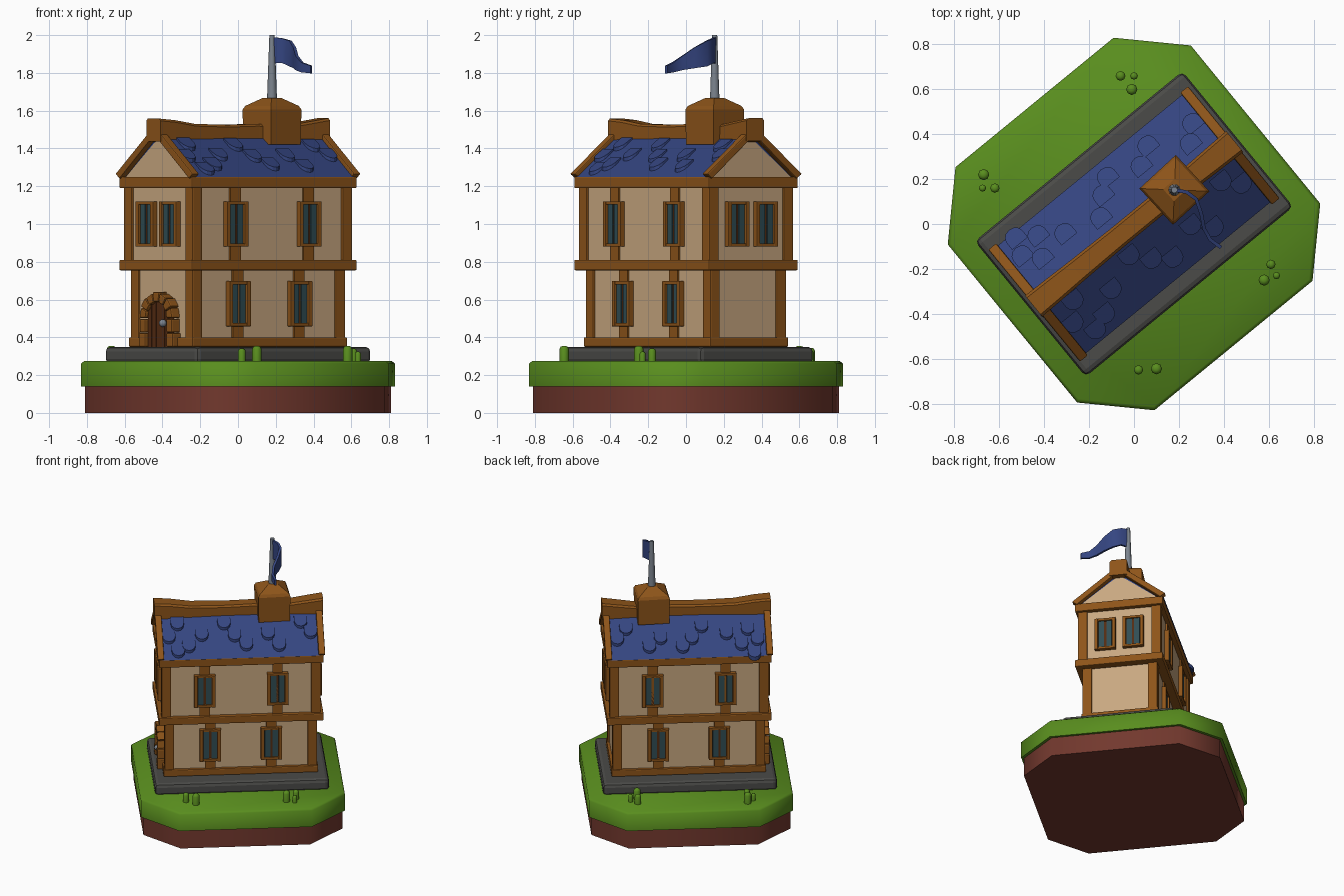
import bpy, bmesh, math
from mathutils import Vector, Matrix

if "Cube" in bpy.data.objects:
    bpy.data.objects.remove(bpy.data.objects["Cube"])

ANG = math.radians(39.3)          # the house stands turned on the plot
Q = math.pi / 2


def material(name, r, g, b):
    m = bpy.data.materials.new(name)
    m.diffuse_color = (r, g, b, 1)
    m.use_nodes = True
    m.node_tree.nodes["Principled BSDF"].inputs["Base Color"].default_value = m.diffuse_color
    return m


WOOD = material("wood", .27, .09, .01)
DOOR = material("dark_wood", .09, .025, .006)
PLASTER = material("plaster", .58, .39, .22)
BLUE = material("roof_blue", .035, .06, .22)
GRASS = material("grass", .10, .27, .013)
SOIL = material("soil", .17, .04, .027)
STONE = material("stone", .07, .07, .065)
GLASS = material("glass", .03, .075, .09)
METAL = material("metal", .2, .23, .27)


def loft(name, rings, mat, rot=ANG, bevel=0, smooth=False):
    """Closed solid through rings of equal point count."""
    bm = bmesh.new()
    vs = [[bm.verts.new(p) for p in r] for r in rings]
    n = len(rings[0])
    for a, b in zip(vs, vs[1:]):
        for i in range(n):
            bm.faces.new((a[i], a[(i + 1) % n], b[(i + 1) % n], b[i]))
    bm.faces.new(vs[0])
    bm.faces.new(vs[-1])
    bmesh.ops.recalc_face_normals(bm, faces=bm.faces)
    me = bpy.data.meshes.new(name)
    bm.to_mesh(me)
    bm.free()
    me.materials.append(mat)
    ob = bpy.data.objects.new(name, me)
    ob.rotation_euler.z = rot
    bpy.context.collection.objects.link(ob)
    if bevel:
        m = ob.modifiers.new("bevel", 'BEVEL')
        m.width, m.segments = bevel, 2
    if smooth:
        bpy.context.view_layer.objects.active = ob
        ob.select_set(True)
        bpy.ops.object.shade_smooth_by_angle(angle=math.radians(50))
        ob.select_set(False)
    return ob


def plan(pts, z, k=1):
    return [(x * k, y * k, z) for x, y in pts]


def box(name, x0, x1, y0, y1, z0, z1, mat, rot=ANG, bevel=0):
    r = [(x0, y0), (x1, y0), (x1, y1), (x0, y1)]
    return loft(name, [plan(r, z0), plan(r, z1)], mat, rot, bevel)


def slab(name, pts, y0, y1, mat, rot=ANG, bevel=0):
    return loft(name, [[(x, y, z) for x, z in pts] for y in (y0, y1)], mat, rot, bevel)


def block(name, a, b, z0, z1, mat, bevel=0):
    return box(name, -a, a, -b, b, z0, z1, mat, ANG, bevel)


# Ground: soil, grass, stone plinth
octo = [(.70, .455), (.455, .70), (-.455, .70), (-.70, .455),
        (-.70, -.455), (-.455, -.70), (.455, -.70), (.70, -.455)]
loft("soil", [plan(octo, 0, .975), plan(octo, .15, .975)], SOIL, smooth=True)
loft("grass", [plan(octo, .14), plan(octo, .262), plan(octo, .275, .98)], GRASS, smooth=True)
block("plinth", .598, .39, .26, .35, STONE, .025)

# Walls, posts and beam bands
block("lower_wall", .51, .247, .34, .78, PLASTER)
block("upper_wall", .533, .275, .78, 1.22, PLASTER)
block("sill_beam", .53, .268, .35, .40, WOOD, .006)
block("floor_beam", .565, .305, .755, .81, WOOD, .006)
block("eave_beam", .565, .305, 1.19, 1.25, WOOD, .006)
for sx in (-1, 1):
    for sy in (-1, 1):
        for nm, a, b, z0, z1 in (("lower_post", .523, .26, .36, .77), ("upper_post", .546, .288, .79, 1.2)):
            xs, ys = sorted((sx * a, sx * (a - .065))), sorted((sy * b, sy * (b - .065)))
            box(nm, *xs, *ys, z0, z1, WOOD, ANG, .005)


# Windows: frame bars and two panes, on the face at distance d
def window(x, d, zc, rot):
    w, h = .073, .12
    box("window_back", x - w + .01, x + w - .01, -d - .008, -d + .05, zc - h + .01, zc + h - .01, DOOR, rot)
    for s in (-1, 1):
        xs = sorted((x + s * w, x + s * (w - .024)))
        box("window_side", *xs, -d - .027, -d + .05, zc - h, zc + h, WOOD, rot, .003)
        zs = sorted((zc + s * h, zc + s * (h - .018)))
        box("window_rail", x - w, x + w, -d - .024, -d + .05, *zs, WOOD, rot, .003)
        box("window_pane", x + s * .027 - .019, x + s * .027 + .019, -d - .015, -d + .04,
            zc - h + .015, zc + h - .015, GLASS, rot)


for rot in (ANG, ANG + math.pi):
    for s in (-1, 1):
        window(s * .21, .25, .578, rot)
        window(s * .25, .278, 1.0, rot)
        box("lower_stud", s * .21 - .035, s * .21 + .035, -.258, -.2, .39, .76, WOOD, rot)
        box("upper_stud", s * .25 - .035, s * .25 + .035, -.286, -.2, .8, 1.2, WOOD, rot)
for rot in (ANG - Q, ANG + Q):
    for s in (-1, 1):
        window(s * .097, .536, 1.0, rot)

# Door with planks, knob and arch blocks
R = ANG - Q
ZC = .5
for i in range(5):
    x0 = -.09 + i * .036
    top = [ZC + math.sqrt(max(0, .095 ** 2 - x ** 2)) for x in (x0 + .002, x0 + .034)]
    slab("door_plank", [(x0 + .002, .35), (x0 + .034, .35), (x0 + .034, top[1]), (x0 + .002, top[0])],
         -.545, -.49, DOOR, R)


def arch(t, r):
    return (r * math.cos(t), ZC + r * math.sin(t))


for i in range(7):
    a, b = math.pi * (i + .04) / 7, math.pi * (i + .96) / 7
    r = .137 + .006 * (i % 2)
    slab("arch_block", [arch(a, .088), arch(a, r), arch(b, r), arch(b, .088)], -.565, -.49, WOOD, R, .008)
for s in (-1, 1):
    for i in range(2):
        r = .143 - .008 * i
        z = .35 + i * .075
        box("jamb_block", *sorted((s * .088, s * r)), -.565, -.49, z, z + .073, WOOD, R, .008)
bpy.ops.mesh.primitive_uv_sphere_add(segments=12, ring_count=8, radius=.02,
                                     location=Matrix.Rotation(R, 3, 'Z') @ Vector((.055, -.56, .475)))
knob = bpy.context.object
knob.name = "door_knob"
knob.data.materials.append(METAL)
bpy.ops.object.shade_smooth_by_angle()


# Roof, gables, rafters
def roof_z(v):
    return 1.492 - .78 * abs(v)


slab("roof", [(-.31, 1.249), (.31, 1.249), (0, 1.492)], -.54, .54, BLUE, ANG + Q)
slab("gable", [(-.27, 1.25), (.27, 1.25), (0, 1.455)], -.545, .545, PLASTER, ANG + Q)
for rot in (ANG + Q, ANG - Q):
    for s in (-1, 1):
        slab("rafter", [(s * .29, 1.24), (s * .325, 1.265), (s * .02, 1.505), (s * .02, 1.455)],
             -.575, -.53, WOOD, rot, .006)

# Sagging ridge beam
ridge = [(-.578, 1.558, .06), (-.47, 1.55, .058), (-.33, 1.53, .054), (-.1, 1.525, .05),
         (.1, 1.53, .05), (.3, 1.52, .052), (.46, 1.543, .057), (.58, 1.56, .06)]
loft("ridge_beam", [[(u, -w, z - .12), (u, w, z - .12), (u, w, z - .012), (u, w - .012, z),
                     (u, -w + .012, z), (u, -w, z - .012)] for u, z, w in ridge], WOOD)

# Scattered roof tiles, placed by plan position
tiles = [(-.53, -.06), (-.43, -.05), (-.50, -.14), (-.41, -.15), (-.31, -.04), (-.15, .03), (-.14, .13),
         (-.12, .21), (.03, .26), (.06, .35), (.25, .36), (.26, .45),
         (-.27, -.34), (-.10, -.29), (-.27, -.44), (-.17, -.47), (-.13, -.40), (-.02, -.14), (.08, -.155),
         (.175, -.15), (.255, -.005), (.355, -.015), (.39, .19), (.48, .18)]
shape = [(-.045, -.035), (.045, -.035)] + [(.045 * math.cos(t * math.pi / 6), .005 + .038 * math.sin(t * math.pi / 6))
                                           for t in range(7)]
for p in tiles:
    u, v = Matrix.Rotation(-ANG, 2) @ Vector(p)
    s = 1 if v > 0 else -1
    ring = [(u + a, v + s * b, b) for a, b in shape]
    loft("roof_tile", [[(a, b, roof_z(b) - .01) for a, b, _ in ring],
                       [(a, b, roof_z(b) + .014 + .12 * c) for a, b, c in ring]], BLUE)


# Round parts: chimney block, flagpole, grass tufts
def turned(name, x, y, n, prof, mat, smooth=True, turn=0.0):
    ang = [turn + 2 * math.pi * i / n for i in range(n)]
    loft(name, [[(x + r * math.cos(t), y + r * math.sin(t), z) for t in ang] for r, z in prof], mat, 0, 0, smooth)


PX, PY = .18, .152
turned("chimney_block", PX, PY, 4, [(.152, 1.42), (.156, 1.605), (.142, 1.625), (.05, 1.667)], WOOD, False, -.04)
turned("flagpole", PX, PY, 10, [(.027, 1.64), (.014, 2.0)], METAL)
for x, y, r in [(-.06, .66, .022), (0, .66, .017), (-.01, .60, .025), (-.67, .22, .025), (-.675, .16, .016),
                (-.62, .16, .021), (.61, -.18, .021), (.635, -.23, .016), (.58, -.25, .025),
                (.02, -.65, .021), (.1, -.645, .025)]:
    top = .27 + r * 3.4
    turned("grass_tuft", x, y, 8, [(r, .26), (r, top - r * .7), (r * .75, top - r * .2), (r * .3, top)], GRASS)

# Waving flag
flag = [(.18, .152, 1.99, 1.85), (.235, .142, 1.983, 1.853), (.278, .11, 1.97, 1.835), (.3, .045, 1.935, 1.825),
        (.312, -.02, 1.89, 1.815), (.34, -.07, 1.855, 1.803), (.388, -.105, 1.838, 1.798)]
rings = []
for i, (x, y, zt, zb) in enumerate(flag):
    a, b = flag[max(i - 1, 0)], flag[min(i + 1, 6)]
    n = Vector((a[1] - b[1], b[0] - a[0])).normalized() * .008
    rings.append([(x + n.x, y + n.y, zb), (x + n.x, y + n.y, zt), (x - n.x, y - n.y, zt), (x - n.x, y - n.y, zb)])
loft("flag", rings, BLUE, 0, 0, True)
